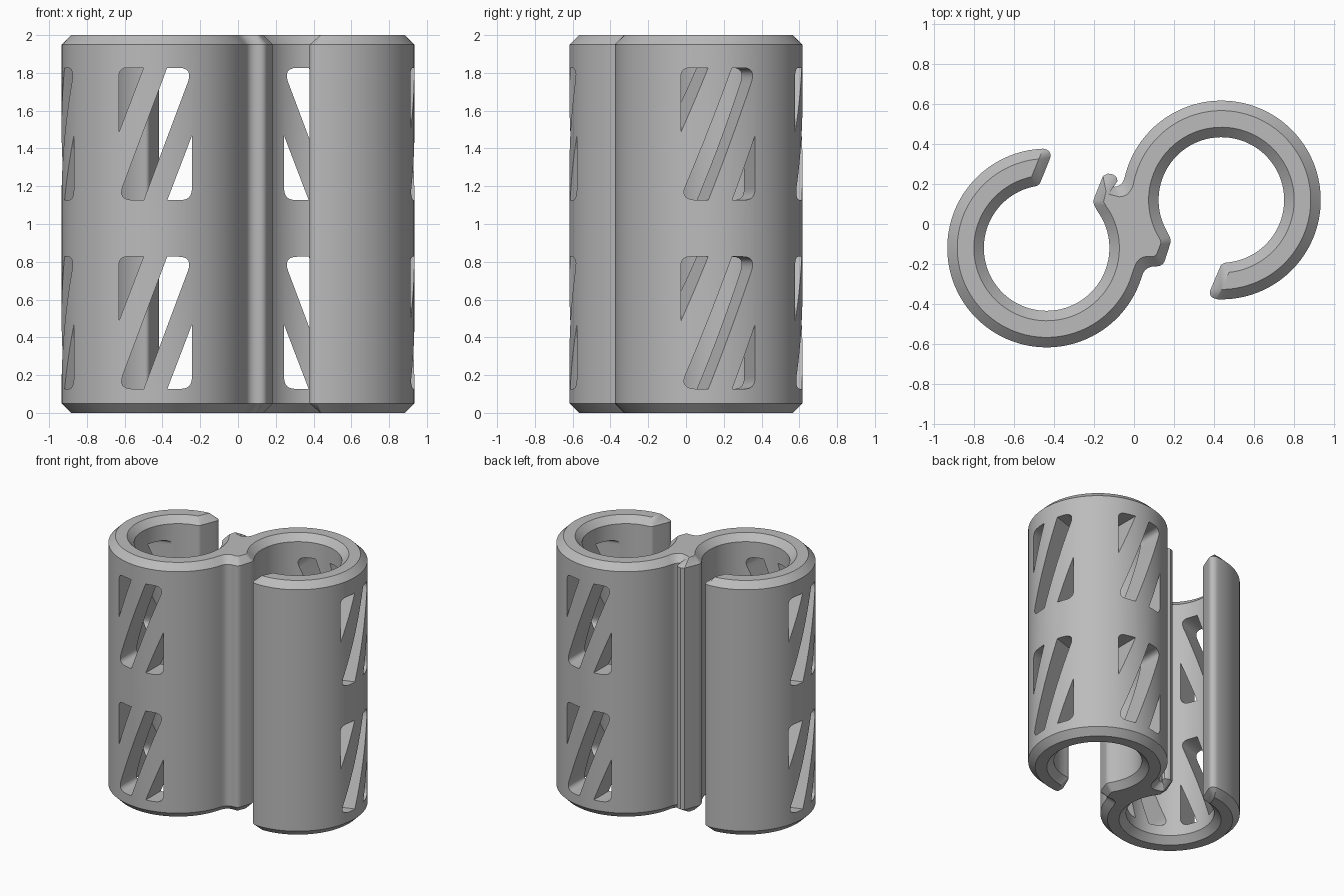
import bpy, bmesh
from math import radians, sin, cos
from mathutils import Vector

if "Cube" in bpy.data.objects:
    bpy.data.objects.remove(bpy.data.objects["Cube"], do_unlink=True)

HEIGHT, CHAMFER = 2.0, 0.05
R_OUT, R_IN = 0.497, 0.314
RIM_OUT, RIM_IN = R_OUT - CHAMFER, R_IN + CHAMFER
LEFT = Vector((-0.437, -0.12))
RIGHT = -LEFT
ROUND = 7   # points on a rounded corner


def arc(centre, radius, start, end, n=90):
    angles = [radians(start + (end - start) * i / n) for i in range(n + 1)]
    return [centre + radius * Vector((cos(a), sin(a))) for a in angles]


def path(*pts):
    return [Vector(p) for p in pts]


def rounded(p, a, b, size=0.06):
    """Replace corner p, lying between a and b, by a smooth curve."""
    p, a, b = path(p, a, b)
    s, e = p + (a - p).normalized() * size, p + (b - p).normalized() * size
    steps = [i / (ROUND - 1) for i in range(ROUND)]
    return [s.lerp(p, t).lerp(p.lerp(e, t), t) for t in steps]


def make_object(name, bm):
    bmesh.ops.recalc_face_normals(bm, faces=bm.faces)
    mesh = bpy.data.meshes.new(name)
    bm.to_mesh(mesh)
    bm.free()
    obj = bpy.data.objects.new(name, mesh)
    bpy.context.collection.objects.link(obj)
    return obj


# Wall outline in sections: two open rings joined by a neck, a lip at each mouth
wall = [
    arc(LEFT, R_OUT, 92, 342),
    # right-hand lip
    rounded((0.055, -0.212), (0.036, -0.274), (0.145, -0.212), 0.05)
    + rounded((0.145, -0.212), (0.055, -0.212), (0.187, -0.08), 0.035)
    + rounded((0.187, -0.08), (0.145, -0.212), (0.157, -0.023), 0.02),
    arc(RIGHT, R_IN, 207, 171, 12),
    arc(RIGHT, R_IN, 171, -86),
    # right-hand ring end
    rounded((0.437, -0.2), (0.459, -0.193), (0.367, -0.365), 0.015)
    + rounded((0.367, -0.365), (0.437, -0.2), (0.42, -0.377), 0.045),
    arc(RIGHT, R_OUT, -92, 167),
    # left-hand hooked lip
    rounded((-0.062, 0.186), (-0.047, 0.232), (-0.112, 0.186), 0.04)
    + path((-0.108, 0.2), (-0.082, 0.215), (-0.088, 0.235),
           (-0.105, 0.248), (-0.13, 0.252), (-0.155, 0.24))
    + rounded((-0.207, 0.11), (-0.155, 0.24), (-0.183, 0.065), 0.02),
    arc(LEFT, R_IN, 36, -15, 12),
    arc(LEFT, R_IN, -15, -260),
    # left-hand ring end
    rounded((-0.474, 0.194), (-0.492, 0.189), (-0.405, 0.365), 0.015)
    + rounded((-0.405, 0.365), (-0.474, 0.194), (-0.454, 0.377), 0.045),
]

# Rim outline: the same sections, point for point, set in by the chamfer
rim = [
    arc(LEFT, RIM_OUT, 95, 345),
    rounded((0.022, -0.162), (-0.005, -0.236), (0.109, -0.162), 0.05)
    + rounded((0.109, -0.162), (0.022, -0.162), (0.137, -0.09), 0.015)
    + rounded((0.137, -0.09), (0.109, -0.162), (0.113, -0.045), 0.015),
    arc(RIGHT, RIM_IN, 207, 171, 12),
    arc(RIGHT, RIM_IN, 171, -83.5),
    path((0.477, -0.239)) * ROUND + path((0.4365, -0.325)) * ROUND,
    arc(RIGHT, RIM_OUT, -89.5, 171),
    rounded((-0.035, 0.136), (-0.0045, 0.19), (-0.12, 0.136), 0.04)
    + path((-0.128, 0.15)) + path((-0.14, 0.163)) * 5
    + path((-0.152, 0.112)) * ROUND,
    arc(LEFT, RIM_IN, 36, -15, 12),
    arc(LEFT, RIM_IN, -15, -258),
    path((-0.5115, 0.238)) * ROUND + path((-0.4765, 0.324)) * ROUND,
]

bm = bmesh.new()


def ring(sections, z):
    """One vertex per distinct point; repeated points share a vertex."""
    made = {}

    def vert(p):
        key = (round(p.x, 5), round(p.y, 5))
        if key not in made:
            made[key] = bm.verts.new((p.x, p.y, z))
        return made[key]
    return [[vert(p) for p in section] for section in sections]


def face(*verts):
    distinct = list(dict.fromkeys(verts))
    if len(distinct) > 2:
        bm.faces.new(distinct)


def strip(low, high):
    for i in range(1, len(low)):
        face(low[i - 1], low[i], high[i], high[i - 1])


def cap(sections, z):
    """Flat end: a band round each ring, their tips, and a fan over the neck."""
    l_out, r_lip, r_neck, r_in, r_end, r_out, l_lip, l_neck, l_in, l_end = sections
    strip(l_out, l_in[::-1])
    strip(r_out, r_in[::-1])
    face(l_in[-1], *l_end, l_out[0])
    face(r_in[-1], *r_end, r_out[0])
    hub = bm.verts.new((0, 0, z))
    neck = [l_out[-1], *r_lip, *r_neck, r_out[-1], *l_lip, *l_neck]
    for i, v in enumerate(neck):
        face(hub, neck[i - 1], v)


# Extruded body with chamfered top and bottom rims
levels = ((rim, 0), (wall, CHAMFER), (wall, HEIGHT - CHAMFER), (rim, HEIGHT))
rings = [ring(sections, z) for sections, z in levels]
loops = [sum(r, []) for r in rings]
for low, high in zip(loops, loops[1:]):
    strip(low + low[:1], high + high[:1])
cap(rings[0], 0)
cap(rings[3], HEIGHT)
clip = make_object("double_ring_clip", bm)

# Window cutters: two triangles and a slanted slot, side by side
W, H = 0.193, 0.70
tri_top = path((-W, 0.36), (-0.063, H)) + rounded((-W, H), (0, H), (-W, 0), 0.045)
tri_low = path((W, 0.34), (0.063, 0)) + rounded((W, 0), (0, 0), (W, H), 0.06)
slot = (rounded((-0.2, 0), (0.062, H), (-0.062, 0), 0.08) + path((-0.062, 0))
        + rounded((0.2, H), (-0.062, 0), (0.062, H), 0.08) + path((0.062, H)))

bm = bmesh.new()
for centre, turn in ((RIGHT, 0), (LEFT, 180)):
    # cutting direction, sideways shift and starting depth of each window
    for angle, shift, start in ((90, 0, 0.235), (18, -0.093, 0.125)):
        a = radians(angle + turn)
        out, side = Vector((cos(a), sin(a))), Vector((-sin(a), cos(a)))
        for base in (0.127, 1.127):
            for shape in (tri_top, slot, tri_low):
                ends = []
                for r in (start, 0.6):
                    flat = [centre + out * r + side * (p.x + shift) for p in shape]
                    ends.append([bm.verts.new((f.x, f.y, base + p.y))
                                 for f, p in zip(flat, shape)])
                near, far = ends
                bm.faces.new(near)
                bm.faces.new(far[::-1])
                strip(near + near[:1], far + far[:1])
cutter = make_object("window_cutter", bm)
cutter.hide_render = True

# Cut the windows
bpy.ops.object.select_all(action='DESELECT')
clip.select_set(True)
bpy.context.view_layer.objects.active = clip
cut = clip.modifiers.new("windows", 'BOOLEAN')
cut.operation, cut.solver, cut.object = 'DIFFERENCE', 'EXACT', cutter
bpy.ops.object.modifier_apply(modifier=cut.name)
bpy.data.objects.remove(cutter, do_unlink=True)

# Grey plastic
colour = (0.5, 0.5, 0.5, 1)
grey = bpy.data.materials.new("grey_plastic")
grey.use_nodes = True
grey.diffuse_color = colour
grey.node_tree.nodes["Principled BSDF"].inputs["Base Color"].default_value = colour
clip.data.materials.clear()
clip.data.materials.append(grey)
bpy.ops.object.shade_smooth_by_angle(angle=radians(30))
